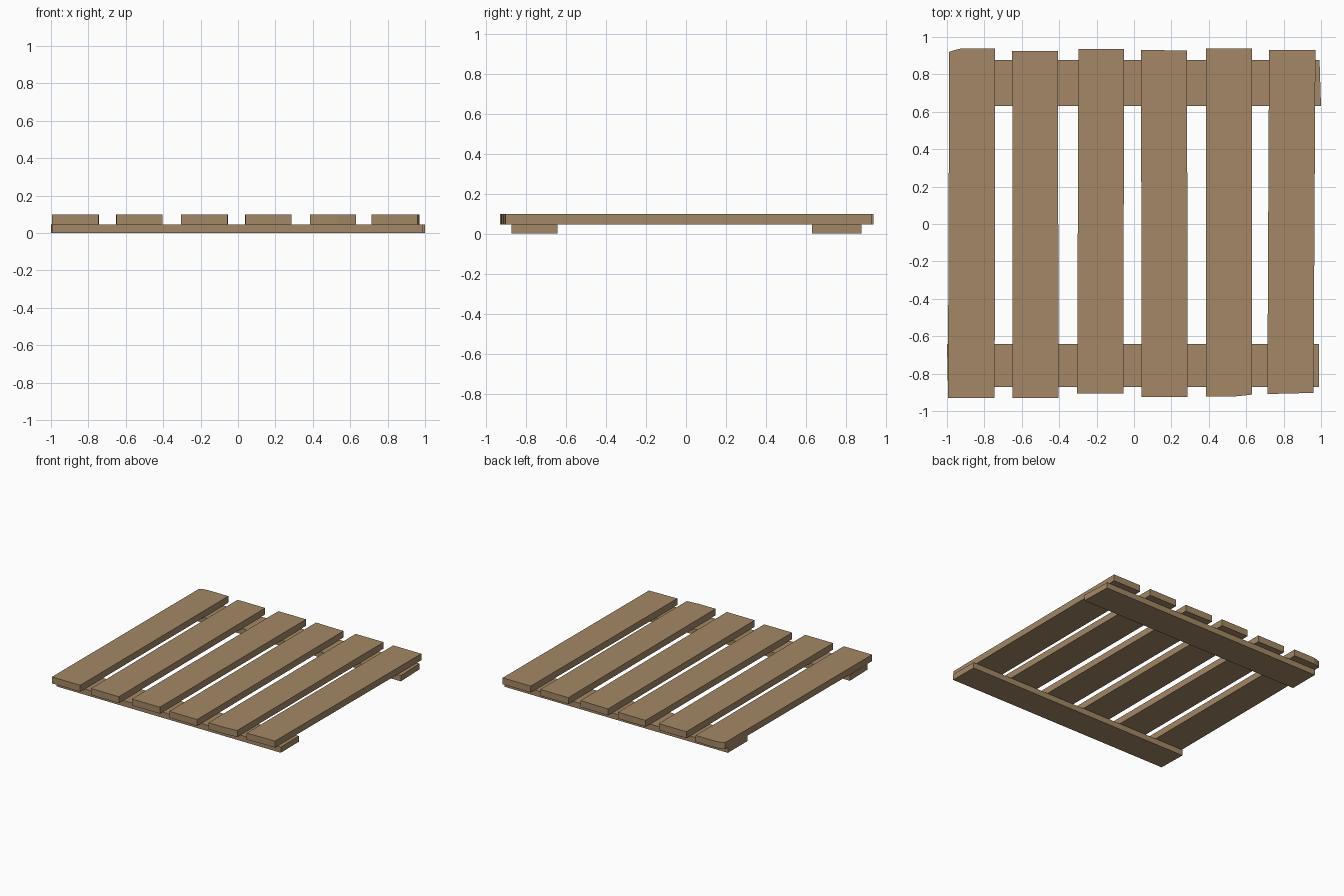
import bpy, bmesh

if "Cube" in bpy.data.objects:
    bpy.data.objects.remove(bpy.data.objects["Cube"])

wood = bpy.data.materials.new("weathered_wood")
wood.diffuse_color = (0.367, 0.244, 0.133, 1)
wood.use_nodes = True
wood.node_tree.nodes["Principled BSDF"].inputs["Base Color"].default_value = wood.diffuse_color


def board(name, outline, z0, z1):
    """Flat board: counter-clockwise xy outline extruded from z0 to z1."""
    bm = bmesh.new()
    low = [bm.verts.new((x, y, z0)) for x, y in outline]
    high = [bm.verts.new((x, y, z1)) for x, y in outline]
    bm.faces.new(low[::-1])
    bm.faces.new(high)
    n = len(outline)
    for i in range(n):
        j = (i + 1) % n
        bm.faces.new((low[i], low[j], high[j], high[i]))
    mesh = bpy.data.meshes.new(name)
    bm.to_mesh(mesh)
    bm.free()
    mesh.materials.append(wood)
    ob = bpy.data.objects.new(name, mesh)
    bpy.context.collection.objects.link(ob)


Z_RAIL, Z_TOP = 0.046, 0.098

# Two cross rails underneath
board("front_rail", [(-0.995, -0.872), (0.99, -0.872), (0.988, -0.642), (-1.0, -0.642)], 0, Z_RAIL)
board("back_rail", [(-0.985, 0.63), (1.0, 0.63), (0.992, 0.877), (-0.985, 0.877)], 0, Z_RAIL)

# Six slightly uneven slats, two with a worn corner
slats = [
    [(-0.995, -0.93), (-0.745, -0.93), (-0.742, 0.938), (-0.925, 0.938), (-0.96, 0.93), (-0.988, 0.92)],
    [(-0.65, -0.93), (-0.403, -0.93), (-0.407, 0.925), (-0.651, 0.925)],
    [(-0.304, -0.907), (-0.057, -0.907), (-0.053, 0.935), (-0.297, 0.935)],
    [(0.04, -0.925), (0.286, -0.925), (0.284, 0.927), (0.038, 0.931)],
    [(0.385, -0.923), (0.53, -0.923), (0.632, -0.912), (0.632, 0.937), (0.385, 0.937)],
    [(0.713, -0.909), (0.96, -0.903), (0.97, 0.931), (0.722, 0.931)],
]
for i, outline in enumerate(slats, 1):
    board(f"slat_{i}", outline, Z_RAIL, Z_TOP)
